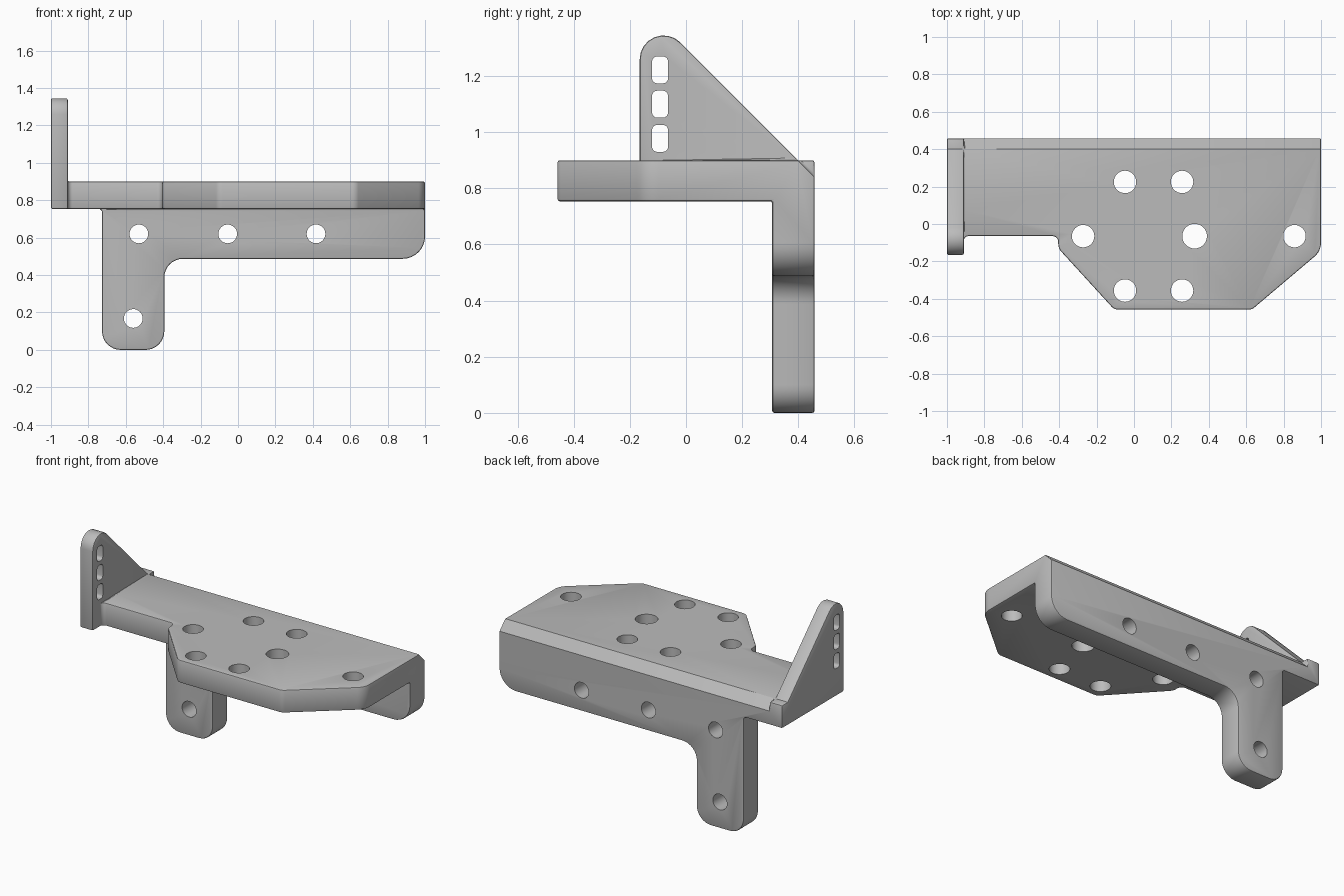
import bpy, bmesh, math
from mathutils import Vector

if "Cube" in bpy.data.objects:
    bpy.data.objects.remove(bpy.data.objects["Cube"], do_unlink=True)

metal = bpy.data.materials.new("grey metal")
metal.use_nodes = True
GREY = (0.50, 0.50, 0.50, 1)
metal.diffuse_color = GREY
metal.node_tree.nodes["Principled BSDF"].inputs["Base Color"].default_value = GREY

# Which 3D axes the profile's u, v and the extrusion depth run along
AXES = {"x": (1, 2, 0), "y": (0, 2, 1), "z": (0, 1, 2)}


def rounded(corners, steps=8):
    """Outline with a fillet of the given radius at each (u, v, radius) corner."""
    out = []
    for i, (u, v, r) in enumerate(corners):
        p = Vector((u, v))
        if r == 0:
            out.append(p)
            continue
        a = (Vector(corners[i - 1][:2]) - p).normalized()
        b = (Vector(corners[(i + 1) % len(corners)][:2]) - p).normalized()
        half = a.angle(b) / 2
        centre = p + (a + b).normalized() * (r / math.sin(half))
        start = p + a * (r / math.tan(half)) - centre
        end = p + b * (r / math.tan(half)) - centre
        sweep = math.pi - 2 * half
        for k in range(steps + 1):
            t = k / steps
            arc = (start * math.sin((1 - t) * sweep) + end * math.sin(t * sweep)) / math.sin(sweep)
            out.append(centre + arc)
    return out


def extrude(name, outline, axis, low, high):
    """Solid made by extruding a flat outline along an axis."""
    iu, iv, iw = AXES[axis]
    bm = bmesh.new()
    verts = []
    for p in outline:
        co = [0, 0, 0]
        co[iu], co[iv], co[iw] = p[0], p[1], low
        verts.append(bm.verts.new(co))
    face = bm.faces.new(verts)
    step = Vector((0, 0, 0))
    step[iw] = high - low
    grown = bmesh.ops.extrude_face_region(bm, geom=[face], use_keep_orig=True)["geom"]
    bmesh.ops.translate(bm, vec=step, verts=[g for g in grown if isinstance(g, bmesh.types.BMVert)])
    bmesh.ops.recalc_face_normals(bm, faces=bm.faces)
    mesh = bpy.data.meshes.new(name)
    bm.to_mesh(mesh)
    bm.free()
    mesh.materials.append(metal)
    obj = bpy.data.objects.new(name, mesh)
    bpy.context.collection.objects.link(obj)
    return obj


def apply(obj, mod):
    bpy.context.view_layer.objects.active = obj
    bpy.ops.object.modifier_apply(modifier=mod.name)


def boolean(obj, other, operation):
    mod = obj.modifiers.new("join", "BOOLEAN")
    mod.operation, mod.solver, mod.object = operation, "EXACT", other
    apply(obj, mod)
    bpy.data.objects.remove(other, do_unlink=True)


def circle(u, v, r, n=32):
    return [(u + r * math.cos(2 * math.pi * k / n), v + r * math.sin(2 * math.pi * k / n)) for k in range(n)]


BACK, TOP, UNDER = 0.458, 0.9, 0.754

# Horizontal deck with angled front
bracket = extrude("mounting_bracket", rounded([
    (-1, BACK, 0), (-1, -0.12, 0), (-0.91, -0.12, 0), (-0.91, -0.065, 0.025),
    (-0.405, -0.065, 0.03), (-0.405, -0.13, 0.06), (-0.105, -BACK, 0.05),
    (0.63, -BACK, 0.05), (1, -0.145, 0.1), (1, BACK, 0)]), "z", UNDER, TOP)

# Rear wall with the hanging leg
wall = extrude("rear_wall", rounded([
    (-0.8, 0.8, 0), (-0.8, UNDER, 0), (-0.727, UNDER, 0.02), (-0.727, 0, 0.1),
    (-0.394, 0, 0.1), (-0.394, 0.487, 0.1), (1, 0.487, 0.12), (1, 0.8, 0)]),
    "y", 0.307, BACK)

# Triangular end fin
fin = extrude("end_fin", rounded([
    (-0.165, UNDER, 0), (-0.165, 1.465, 0.085), (BACK, 1.3 - BACK, 0),
    (BACK, UNDER, 0)]), "x", -1, -0.91)

boolean(bracket, wall, "UNION")
boolean(bracket, fin, "UNION")

# Sloped rear top edge, in line with the fin
slope = extrude("slope_cutter", [(0.3, 1.0), (0.6, 0.7), (0.6, 1.0)], "x", -0.91, 1.1)
boolean(bracket, slope, "DIFFERENCE")

# Merge slivers, then soften the outer edges
bm = bmesh.new()
bm.from_mesh(bracket.data)
bmesh.ops.remove_doubles(bm, verts=bm.verts, dist=0.0005)
bmesh.ops.dissolve_limit(bm, angle_limit=math.radians(1), verts=bm.verts, edges=bm.edges)
bm.to_mesh(bracket.data)
bm.free()
soft = bracket.modifiers.new("soft_edges", "BEVEL")
soft.width, soft.segments = 0.008, 2
soft.limit_method, soft.angle_limit = "ANGLE", math.radians(50)
soft.use_clamp_overlap = False
apply(bracket, soft)

# Deck holes, the centre one larger
for x, y, r in [(-0.048, 0.225, 0.06), (0.257, 0.225, 0.06), (-0.272, -0.065, 0.06),
                (0.324, -0.065, 0.066), (0.858, -0.065, 0.06),
                (-0.048, -0.356, 0.06), (0.257, -0.356, 0.06)]:
    boolean(bracket, extrude("hole_cutter", circle(x, y, r), "z", 0.6, 1), "DIFFERENCE")

# Wall and leg holes
for x, z in [(-0.53, 0.62), (-0.055, 0.62), (0.417, 0.62), (-0.56, 0.168)]:
    boolean(bracket, extrude("hole_cutter", circle(x, z, 0.05), "y", 0.2, 0.6), "DIFFERENCE")

# Three rounded slots in the fin
for k in range(3):
    z = 0.978 + 0.122 * k
    slot = rounded([(-0.121, z - 0.048, 0.018), (-0.064, z - 0.048, 0.018),
                    (-0.064, z + 0.048, 0.018), (-0.121, z + 0.048, 0.018)], 4)
    boolean(bracket, extrude("slot_cutter", slot, "x", -1.1, -0.8), "DIFFERENCE")

bpy.ops.object.select_all(action="DESELECT")
bracket.select_set(True)
bpy.context.view_layer.objects.active = bracket
bpy.ops.object.shade_smooth_by_angle(angle=math.radians(30))
